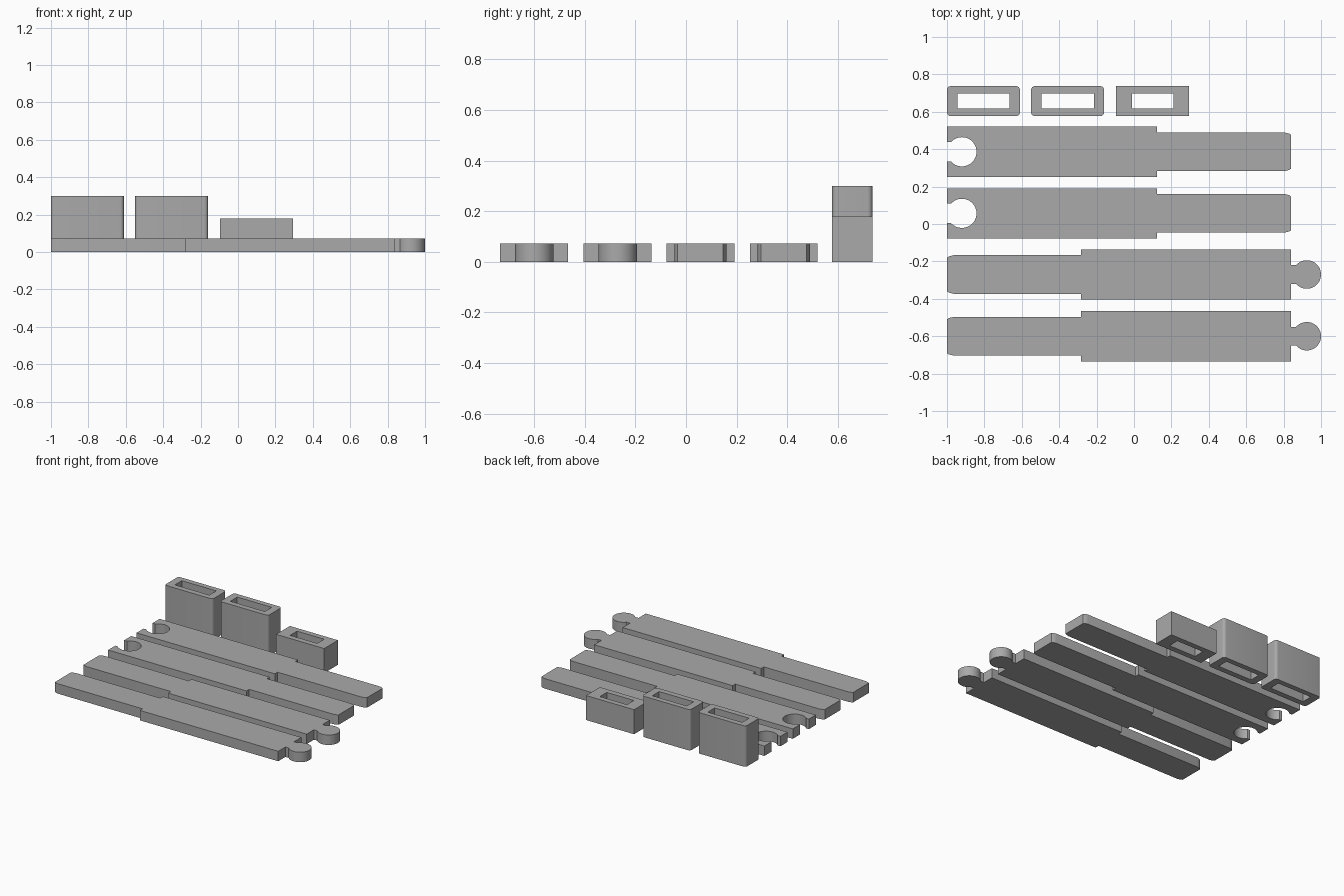
import bpy, bmesh, math

cube = bpy.data.objects.get("Cube")
if cube:
    bpy.data.objects.remove(cube, do_unlink=True)

grey = bpy.data.materials.new("plain_grey")
grey.use_nodes = True
grey.diffuse_color = (0.4, 0.4, 0.4, 1)
grey.node_tree.nodes["Principled BSDF"].inputs["Base Color"].default_value = (0.4, 0.4, 0.4, 1)


def extrude_outline(name, loops, height):
    """Fill closed outlines (inner ones become holes) and raise them to a slab."""
    bm = bmesh.new()
    for loop in loops:
        vs = [bm.verts.new((x, y, 0)) for x, y in loop]
        for a, b in zip(vs, vs[1:] + vs[:1]):
            bm.edges.new((a, b))
    bmesh.ops.triangle_fill(bm, use_beauty=True, edges=bm.edges[:], normal=(0, 0, 1))
    raised = bmesh.ops.extrude_face_region(bm, geom=bm.faces[:])["geom"]
    bmesh.ops.translate(bm, vec=(0, 0, height),
                        verts=[g for g in raised if isinstance(g, bmesh.types.BMVert)])
    bmesh.ops.recalc_face_normals(bm, faces=bm.faces[:])
    mesh = bpy.data.meshes.new(name)
    bm.to_mesh(mesh)
    bm.free()
    mesh.materials.append(grey)
    obj = bpy.data.objects.new(name, mesh)
    bpy.context.collection.objects.link(obj)
    bpy.ops.object.select_all(action='DESELECT')
    bpy.context.view_layer.objects.active = obj
    obj.select_set(True)
    bpy.ops.object.shade_smooth_by_angle(angle=math.radians(35))
    return obj


def rectangle(x0, x1, y0, y1, r=0.0):
    """Rectangle outline, with rounded corners when r is set."""
    if r == 0:
        return [(x0, y0), (x1, y0), (x1, y1), (x0, y1)]
    pts = []
    corners = [(x1 - r, y1 - r), (x0 + r, y1 - r), (x0 + r, y0 + r), (x1 - r, y0 + r)]
    for i, (cx, cy) in enumerate(corners):
        for k in range(7):
            a = math.radians(90 * i + 15 * k)
            pts.append((cx + r * math.cos(a), cy + r * math.sin(a)))
    return pts


def knob(cx, r, neck, steps=40):
    """Arc of a round knob, opening toward -x, from the lower to the upper neck edge."""
    gap = math.asin(neck / r)
    start, end = -math.pi + gap, math.pi - gap
    return [(cx + r * math.cos(start + (end - start) * i / steps),
             r * math.sin(start + (end - start) * i / steps)) for i in range(steps + 1)]


WIDE, SLIM, THICK = 0.134, 0.103, 0.073


def plank(name, y, joint_end, step, tip, joint):
    """Plank with a wide joint end, a shoulder and a slim softened tip."""
    d = 1 if tip > joint_end else -1
    half = [(joint_end, WIDE), (step, WIDE), (step, SLIM),
            (tip - d * 0.035, SLIM), (tip - d * 0.01, SLIM - 0.006), (tip, SLIM - 0.013)]
    outline = half + [(px, -py) for px, py in reversed(half)] + joint
    return extrude_outline(name, [[(px, py + y) for px, py in outline]], THICK)


# Planks with a round knob on the right-hand end
tab = [(0.84, -0.05)] + knob(0.924, 0.076, 0.05) + [(0.84, 0.05)]
for name, y in (("tab_plank_front", -0.6), ("tab_plank_back", -0.27)):
    plank(name, y, 0.84, -0.283, -1.0, tab)

# Planks with a matching round socket
socket = [(-1.0, -0.052)] + knob(-0.92, 0.078, 0.052) + [(-1.0, 0.052)]
for name, y in (("socket_plank_front", 0.057), ("socket_plank_back", 0.386)):
    plank(name, y, -1.0, 0.123, 0.84, socket)

# Hollow sleeves: two tall rounded ones and a short square one
for name, x, hole, radius, height in (("tall_sleeve_outer", -0.805, 0.14, 0.02, 0.3),
                                      ("tall_sleeve_inner", -0.355, 0.14, 0.02, 0.3),
                                      ("short_sleeve", 0.1, 0.11, 0, 0.18)):
    extrude_outline(name, [rectangle(x - 0.195, x + 0.195, 0.577, 0.737, radius),
                           rectangle(x - hole, x + hole, 0.618, 0.698)], height)
